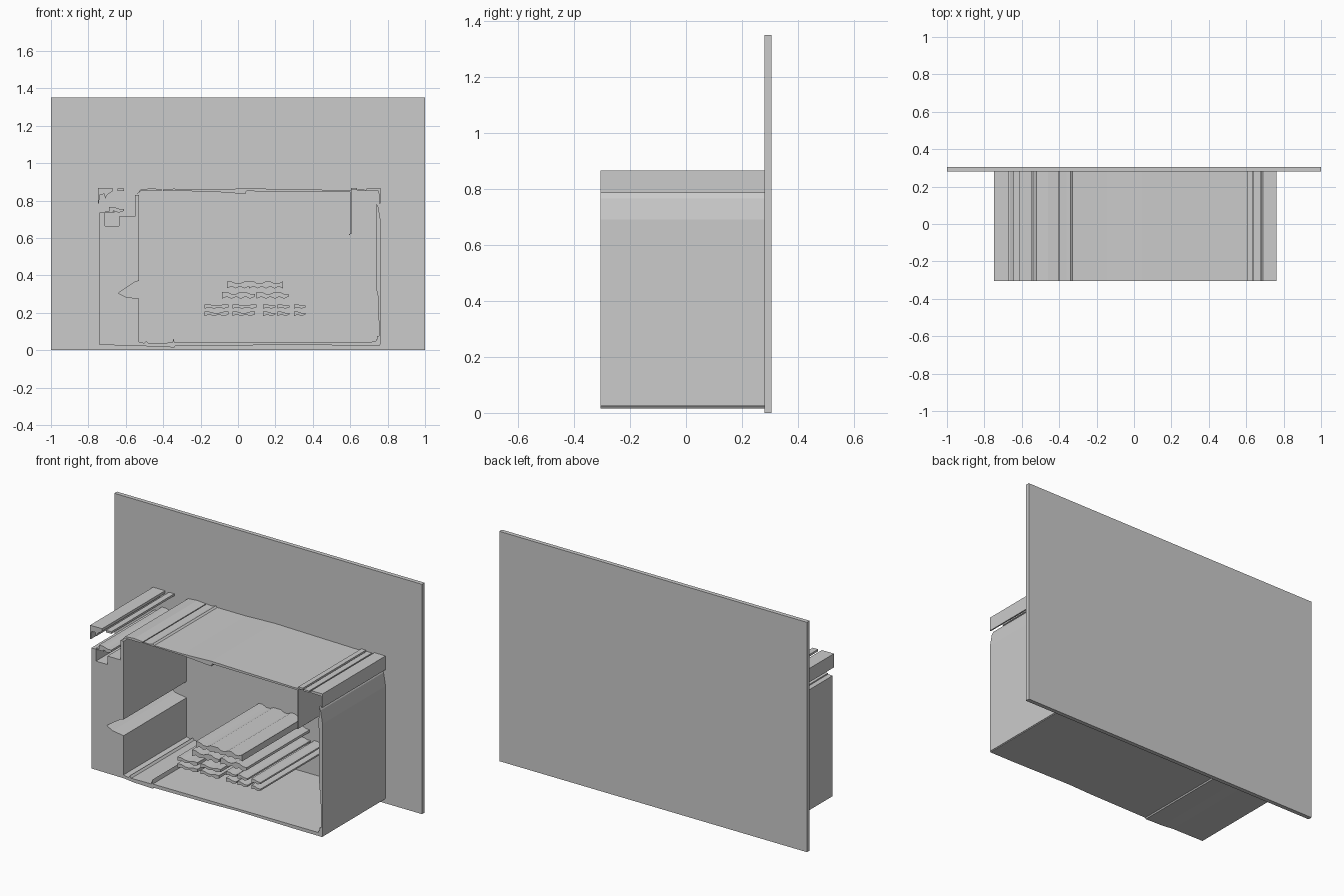
import bpy, bmesh, math

cube = bpy.data.objects.get("Cube")
if cube:
    bpy.data.objects.remove(cube, do_unlink=True)

FRONT, BACK = -0.305, 0.285

grey = bpy.data.materials.new("plain grey")
grey.use_nodes = True
grey.diffuse_color = (0.6, 0.6, 0.6, 1)
grey.node_tree.nodes["Principled BSDF"].inputs["Base Color"].default_value = grey.diffuse_color


def extrude_profiles(name, profiles, y0=FRONT, y1=BACK):
    """Solid extrusions along y of closed x-z outlines, in one object."""
    bm = bmesh.new()
    for pts in profiles:
        face = bm.faces.new([bm.verts.new((x, y0, z)) for x, z in pts])
        ext = bmesh.ops.extrude_face_region(bm, geom=[face])
        verts = [g for g in ext["geom"] if isinstance(g, bmesh.types.BMVert)]
        bmesh.ops.translate(bm, verts=verts, vec=(0, y1 - y0, 0))
    bmesh.ops.recalc_face_normals(bm, faces=bm.faces)
    mesh = bpy.data.meshes.new(name)
    bm.to_mesh(mesh)
    bm.free()
    mesh.materials.append(grey)
    obj = bpy.data.objects.new(name, mesh)
    bpy.context.collection.objects.link(obj)
    return obj


def box(x0, x1, z0, z1):
    return [(x0, z0), (x1, z0), (x1, z1), (x0, z1)]


def wavy_bar(x0, x1, z0, z1):
    """A bar with uneven upper and lower edges."""
    n = max(3, round((x1 - x0) / 0.025))
    h = z1 - z0
    xs = [x0 + (x1 - x0) * i / n for i in range(n + 1)]
    low = [(x, z0 + h * 0.3 * (i % 2)) for i, x in enumerate(xs)]
    top = [(x, z1 - h * 0.3 * ((i // 2) % 2)) for i, x in enumerate(xs)]
    return low + top[::-1]


# Backing board
extrude_profiles("back_board", [box(-1, 1, 0, 1.35)], 0.28, 0.305)

# Solid side panel with a pointed notch and stepped top
extrude_profiles("side_panel", [[
    (-.74, .027), (-.53, .025), (-.53, .275), (-.6, .285), (-.64, .305),
    (-.55, .365), (-.53, .37), (-.53, .83), (-.55, .83), (-.55, .715),
    (-.635, .715), (-.635, .665), (-.71, .665), (-.71, .735), (-.74, .735)]])

# Floor with shallow ribs
extrude_profiles("floor", [[
    (-.53, .025), (-.46, .018), (-.34, .015), (-.335, .022), (.04, .025),
    (.2, .03), (.6, .025), (.76, .025), (.76, .03), (.74, .06), (.735, .045),
    (-.34, .042), (-.345, .065), (-.35, .04), (-.48, .038), (-.49, .05),
    (-.5, .038), (-.53, .045)]])

# Thin opposite wall and the hanging sheet beside it
extrude_profiles("thin_wall", [
    [(.755, .03), (.763, .03), (.763, .69), (.75, .765), (.74, .785),
     (.738, .7), (.742, .3), (.75, .29)],
    box(.742, .76, .03, .075)])
extrude_profiles("hanging_sheet", [box(.6, .606, .62, .855), box(.594, .6, .615, .62)])

# Roof sheet with small breaks, and the corner cap
extrude_profiles("roof", [
    [(-.54, .835), (-.52, .85), (-.41, .85), (-.405, .86), (-.46, .865),
     (-.52, .86)],
    [(-.4, .852), (-.145, .848), (.04, .835), (.045, .85), (.6, .845),
     (.6, .855), (.2, .862), (.04, .865), (-.145, .858), (-.33, .858),
     (-.34, .866), (-.36, .858), (-.4, .86)]])
extrude_profiles("corner_cap", [
    box(.605, .635, .855, .866), box(.64, .675, .85, .86),
    [(.68, .852), (.752, .85), (.755, .785), (.763, .785), (.763, .866),
     (.69, .866)]])

# Loose strips above the side panel
extrude_profiles("loose_strips", [
    [(-.748, .785), (-.743, .785), (-.74, .83), (-.715, .835), (-.71, .81),
     (-.7, .83), (-.67, .85), (-.67, .866), (-.748, .866)],
    box(-.645, -.61, .852, .864),
    wavy_bar(-.69, -.61, .735, .765), box(-.71, -.66, .735, .742)])

# Four rows of uneven bars
rows = [
    (.33, .368, [(-.06, .06), (.06, .15), (.15, .24)]),
    (.275, .312, [(-.085, .09), (.1, .27)]),
    (.222, .245, [(-.18, -.05), (-.03, .1), (.135, .2), (.21, .275), (.3, .36)]),
    (.183, .206, [(-.18, -.05), (-.03, .09), (.135, .2), (.21, .275), (.3, .36)])]
for number, (z0, z1, spans) in enumerate(rows, 1):
    extrude_profiles(f"bar_row_{number}", [wavy_bar(a, b, z0, z1) for a, b in spans])
